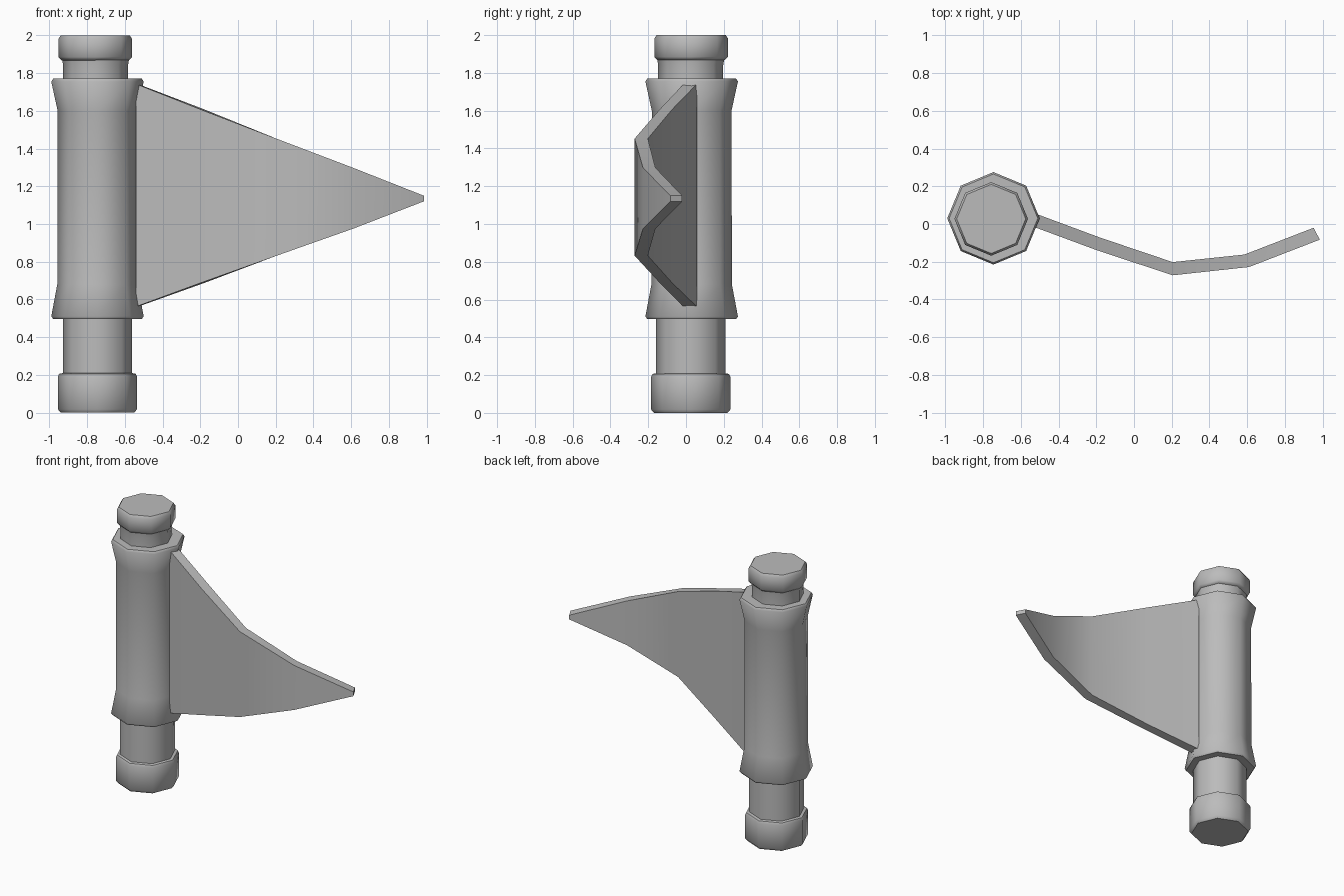
import bpy
import bmesh
import math

cube = bpy.data.objects.get("Cube")
if cube:
    bpy.data.objects.remove(cube, do_unlink=True)

GREY = (0.5, 0.5, 0.5, 1.0)
grey = bpy.data.materials.new("plain grey")
grey.use_nodes = True
grey.diffuse_color = GREY
grey.node_tree.nodes["Principled BSDF"].inputs["Base Color"].default_value = GREY


def finish(name, bm, angle):
    bmesh.ops.recalc_face_normals(bm, faces=bm.faces)
    mesh = bpy.data.meshes.new(name)
    bm.to_mesh(mesh)
    bm.free()
    mesh.materials.append(grey)
    obj = bpy.data.objects.new(name, mesh)
    bpy.context.collection.objects.link(obj)
    bpy.ops.object.select_all(action='DESELECT')
    obj.select_set(True)
    bpy.context.view_layer.objects.active = obj
    bpy.ops.object.shade_smooth_by_angle(angle=math.radians(angle))
    return obj


def octagon_post(name, centre, profile):
    """Eight-sided solid from (radius, height) pairs, bottom to top."""
    bm = bmesh.new()
    rings = []
    for r, z in profile:
        rings.append([bm.verts.new((centre[0] + r * math.cos(math.tau * i / 8),
                                    centre[1] + r * math.sin(math.tau * i / 8), z))
                      for i in range(8)])
    for a, b in zip(rings, rings[1:]):
        for i in range(8):
            j = (i + 1) % 8
            bm.faces.new((a[i], a[j], b[j], b[i]))
    bm.faces.new(rings[0])
    bm.faces.new(rings[-1])
    return finish(name, bm, 50)


# Pole parts, bottom to top
octagon_post("pole_foot", (-0.745, 0.025),
             [(0.195, 0.0), (0.21, 0.018), (0.21, 0.19), (0.203, 0.206), (0.182, 0.21)])
octagon_post("lower_pole", (-0.745, 0.025), [(0.183, 0.19), (0.183, 0.52)])
octagon_post("flag_sleeve", (-0.745, 0.03),
             [(0.235, 0.497), (0.245, 0.51), (0.213, 0.68),
              (0.211, 1.60), (0.245, 1.755), (0.235, 1.77)])
octagon_post("upper_pole", (-0.755, 0.025), [(0.172, 1.75), (0.172, 1.84), (0.18, 1.89)])
octagon_post("pole_cap", (-0.757, 0.027),
             [(0.178, 1.868), (0.195, 1.885), (0.195, 1.982), (0.183, 2.0)])

# Pennant: curved triangular cloth; each row is front x, y, back x, y, bottom z, top z
rows = [(-0.54, -0.012, -0.53, 0.058, 0.562, 1.742),
        (-0.20, -0.138, -0.18, -0.072, 0.687, 1.608),
        (0.205, -0.272, 0.205, -0.202, 0.832, 1.452),
        (0.61, -0.228, 0.585, -0.162, 0.975, 1.298),
        (0.985, -0.083, 0.952, -0.02, 1.12, 1.15)]
bm = bmesh.new()
loops = [[bm.verts.new(p) for p in ((fx, fy, lo), (fx, fy, hi), (bx, by, hi), (bx, by, lo))]
         for fx, fy, bx, by, lo, hi in rows]
for a, b in zip(loops, loops[1:]):
    for i in range(4):
        j = (i + 1) % 4
        bm.faces.new((a[i], a[j], b[j], b[i]))
bm.faces.new(loops[0])
bm.faces.new(loops[-1])
finish("pennant", bm, 50)
